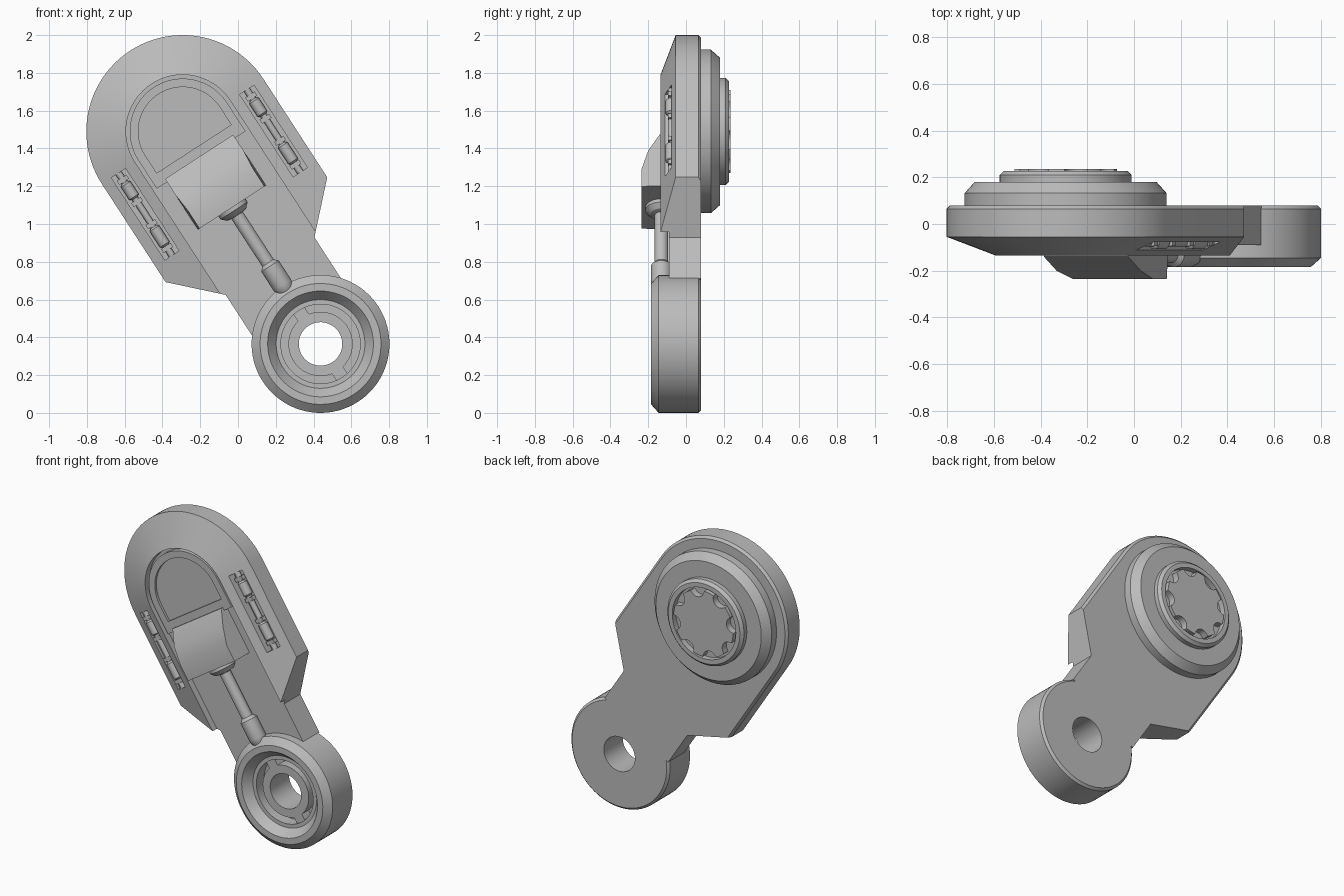
import bpy, bmesh, math
from mathutils import Matrix, Vector

cube = bpy.data.objects.get("Cube")
if cube:
    bpy.data.objects.remove(cube)

grey = bpy.data.materials.new("plain_grey")
grey.use_nodes = True
GREY = (0.5, 0.5, 0.5, 1)
grey.diffuse_color = GREY
grey.node_tree.nodes["Principled BSDF"].inputs["Base Color"].default_value = GREY

# Local frame: u across the arm, y depth, v along the arm from the big hub
HUB = Vector((-0.293, 0, 1.49))
TILT = math.atan2(0.73, 1.125)
C, S = math.cos(TILT), math.sin(TILT)
FRAME = Matrix(((C, 0, S, HUB.x), (0, 1, 0, 0), (S, 0, -C, HUB.z), (0, 0, 0, 1)))
RING_V = 1.341
parts = []


def finish(bm, name):
    bmesh.ops.remove_doubles(bm, verts=bm.verts, dist=1e-5)
    bm.transform(FRAME)
    bmesh.ops.recalc_face_normals(bm, faces=bm.faces)
    mesh = bpy.data.meshes.new(name)
    bm.to_mesh(mesh)
    bm.free()
    mesh.materials.append(grey)
    ob = bpy.data.objects.new(name, mesh)
    bpy.context.collection.objects.link(ob)
    parts.append(ob)
    return ob


def prism(name, outline, y0, y1):
    """Extrude a (u, v) outline through the depth."""
    bm = bmesh.new()
    face = bm.faces.new([bm.verts.new((u, y0, v)) for u, v in outline])
    ext = bmesh.ops.extrude_face_region(bm, geom=[face])["geom"]
    bmesh.ops.translate(bm, vec=(0, y1 - y0, 0),
                        verts=[g for g in ext if isinstance(g, bmesh.types.BMVert)])
    return finish(bm, name)


def block(name, u0, u1, v0, v1, y0, y1):
    return prism(name, [(u0, v0), (u1, v0), (u1, v1), (u0, v1)], y0, y1)


def lathe(name, profile, centre, along_arm=False, closed=False, steps=64):
    """Spin a (radius, distance) profile about the depth axis or the arm axis."""
    bm = bmesh.new()
    vs = [bm.verts.new((r, t, 0)) for r, t in profile]
    pairs = list(zip(vs, vs[1:])) + ([(vs[-1], vs[0])] if closed else [])
    es = [bm.edges.new(p) for p in pairs]
    bmesh.ops.spin(bm, geom=vs + es, cent=(0, 0, 0), axis=(0, 1, 0),
                   angle=math.tau, steps=steps, use_merge=True)
    if along_arm:
        for v in bm.verts:
            v.co = (v.co.x, v.co.z, v.co.y)
    bm.transform(Matrix.Translation(centre))
    return finish(bm, name)


def cut(target, cutter):
    mod = target.modifiers.new("cut", "BOOLEAN")
    mod.operation = "DIFFERENCE"
    mod.solver = "EXACT"
    mod.object = cutter
    bpy.context.view_layer.objects.active = target
    bpy.ops.object.modifier_apply(modifier=mod.name)
    parts.remove(cutter)
    bpy.data.objects.remove(cutter)


def arch(radius, end, steps=48):
    """U outline: straight leg, half circle, straight leg."""
    arc = [(radius * math.cos(a), -radius * math.sin(a))
           for a in (math.pi * i / steps for i in range(steps + 1))]
    return [(radius, end)] + arc + [(-radius, end)]


# Sloped outer housing: one section swept round the arch, ending in wing tips
R_OUT, R_IN = 0.51, 0.30
section = [(R_OUT - 0.015, 0.08), (R_OUT, 0.065), (R_OUT, -0.055),
           (R_IN, -0.135), (R_IN, 0.08)]
bm = bmesh.new()
rails = [[bm.verts.new((u, y, v)) for u, v in arch(r, 0.62 + R_OUT - r)]
         for r, y in section]
for a, b in zip(rails, rails[1:] + rails[:1]):
    for i in range(len(a) - 1):
        bm.faces.new((a[i], a[i + 1], b[i + 1], b[i]))
for end in (0, -1):
    bm.faces.new([rail[end] for rail in rails])
housing = finish(bm, "housing")

# Side slots, each with a small damper
for side, s in (("left", 1), ("right", -1)):
    cut(housing, block("slot_cutter", s * 0.36, s * 0.45, 0.0, 0.52, -0.3, -0.06))
    lathe(side + "_damper", [(0, 0), (0.018, 0), (0.018, 0.06), (0.03, 0.07), (0.03, 0.15),
                             (0.018, 0.16), (0.018, 0.34), (0.03, 0.35), (0.03, 0.45),
                             (0.018, 0.46), (0.018, 0.52), (0, 0.52)],
          (s * 0.405, -0.078, 0), along_arm=True, steps=20)
    for n, v in enumerate((0.03, 0.17, 0.31, 0.46)):
        block(f"{side}_damper_clip_{n}", s * 0.375, s * 0.435, v, v + 0.025, -0.095, -0.05)

# Arm floor running from the hub to the ring
floor = arch(R_IN, 0.83)
prism("arm", floor + [(-0.28, 0.85), (-0.28, 1.11), (0.28, 1.11), (0.28, 0.85)], -0.09, 0.08)

# Arched cover panel with a recessed window
panel = prism("cover_panel", arch(0.28, 0.18), -0.125, -0.05)
cut(panel, prism("window_cutter", arch(0.235, 0.11), -0.3, -0.108))

# Wedge hood over the rod socket
bm = bmesh.new()
profile = [(0.16, -0.08), (0.16, -0.14), (0.26, -0.2), (0.37, -0.235), (0.48, -0.235), (0.48, -0.08)]
rows = [[bm.verts.new((s * (0.215 if y > -0.21 else 0.205), y, v)) for v, y in profile] for s in (1, -1)]
for i in range(len(profile)):
    j = (i + 1) % len(profile)
    bm.faces.new((rows[0][i], rows[0][j], rows[1][j], rows[1][i]))
for row in rows:
    bm.faces.new(row)
finish(bm, "hood")

# Piston rod with collar and rounded end
lathe("piston_rod", [(0, 0.44), (0.085, 0.44), (0.085, 0.5), (0.06, 0.525), (0.036, 0.53),
                     (0.036, 0.83), (0.055, 0.85), (0.055, 0.97), (0.048, 1.0),
                     (0.03, 1.025), (0, 1.035)],
      (0, -0.13, 0), along_arm=True, steps=32)

# End ring with through hole and annular slot
lathe("end_ring", [(0.35, 0.08), (0.365, 0.065), (0.365, -0.145), (0.32, -0.185),
                   (0.28, -0.185), (0.235, -0.13), (0.21, -0.13), (0.21, -0.05),
                   (0.17, -0.05), (0.17, -0.12), (0.115, -0.12), (0.115, 0.08)],
      (0, 0, RING_V), closed=True, steps=80)
for s in (1, -1):
    block(f"ring_bridge_{'lower' if s > 0 else 'upper'}", -0.035, 0.035,
          RING_V + s * 0.155, RING_V + s * 0.215, -0.12, -0.04)

# Rear hub with a raised lip
lathe("rear_hub", [(0, 0.07), (0.433, 0.07), (0.433, 0.132), (0.39, 0.18), (0.283, 0.18),
                   (0.283, 0.21), (0.265, 0.228), (0.235, 0.228), (0.235, 0.19), (0, 0.19)],
      (0, 0, 0), steps=80)

# Scalloped knob: a disc with eight round bites
def bitten(a, radius=0.22, centre=0.225, bite=0.05, count=8):
    step = math.tau / count
    d = (a + step / 2) % step - step / 2
    inside = bite ** 2 - (centre * math.sin(d)) ** 2
    return min(radius, centre * math.cos(d) - math.sqrt(inside)) if inside > 0 else radius

angles = [math.tau * i / 160 for i in range(160)]
prism("knob", [(bitten(a) * math.cos(a), bitten(a) * math.sin(a)) for a in angles], 0.18, 0.235)

# Smooth round surfaces, keep creases
bpy.ops.object.select_all(action="DESELECT")
for ob in parts:
    ob.select_set(True)
bpy.context.view_layer.objects.active = housing
bpy.ops.object.shade_smooth_by_angle(angle=math.radians(25))
